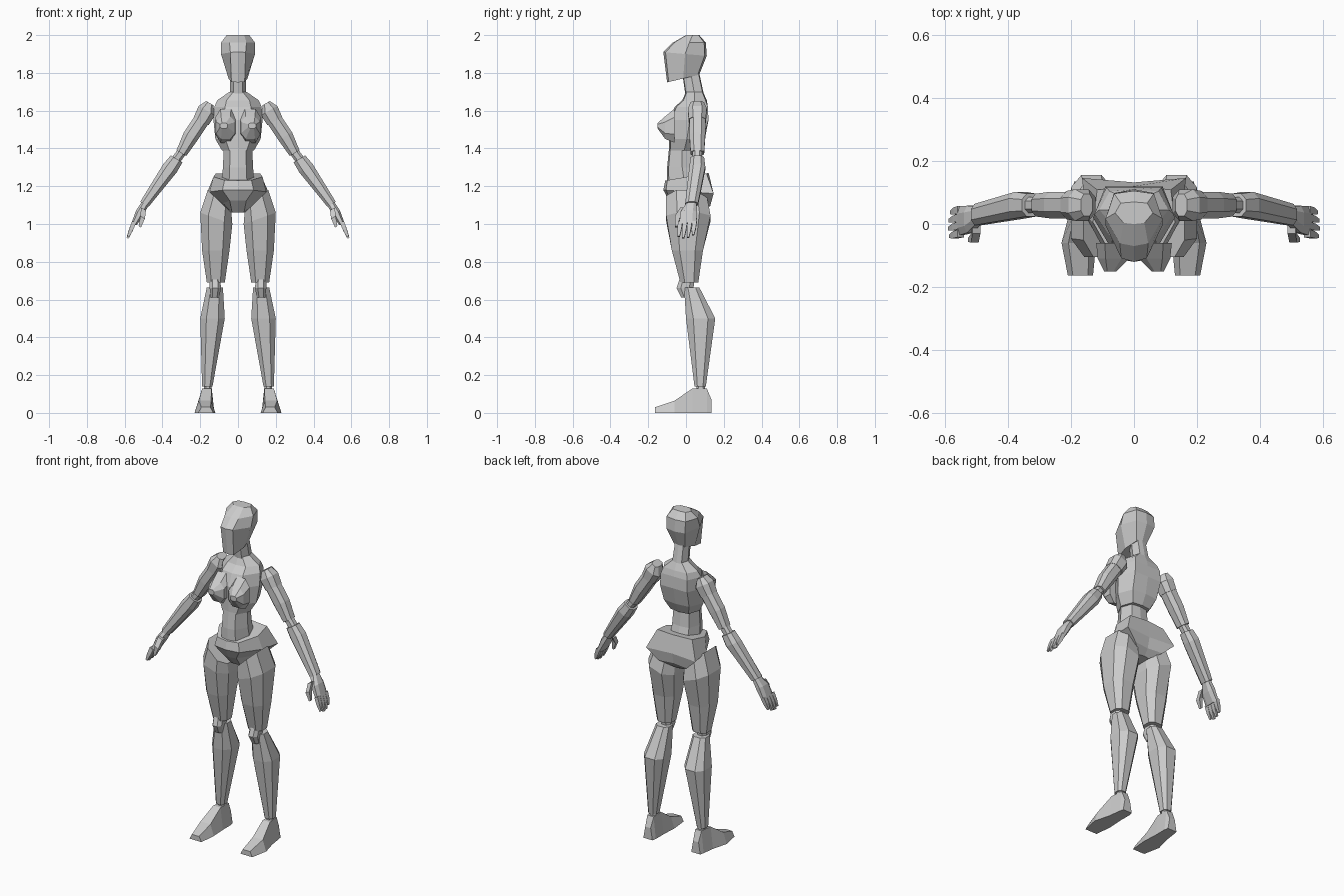
import bpy, bmesh
from mathutils import Vector

default_cube = bpy.data.objects.get("Cube")
if default_cube:
    bpy.data.objects.remove(default_cube, do_unlink=True)

grey = bpy.data.materials.new("light_grey")
grey.use_nodes = True
colour = (.6, .6, .6, 1)
grey.diffuse_color = colour
grey.node_tree.nodes["Principled BSDF"].inputs["Base Color"].default_value = colour

# Unit cross-sections
FACETED = [(-.5, -1), (.5, -1), (1, -.5), (1, .5), (.5, 1), (-.5, 1), (-1, .5), (-1, -.5)]
SQUARE = [(-1, -1), (1, -1), (1, 1), (-1, 1)]
WEDGE = [(-1, -1), (1, -1), (.6, 1), (-.6, 1)]
ARM_ACROSS = Vector((.86, 0, .5))


def loft(name, rings):
    """Skin a list of point rings and cap both ends."""
    bm = bmesh.new()
    rows = [[bm.verts.new(point) for point in ring] for ring in rings]
    count = len(rows[0])
    for lower, upper in zip(rows, rows[1:]):
        for i in range(count):
            j = (i + 1) % count
            bm.faces.new((lower[i], lower[j], upper[j], upper[i]))
    bm.faces.new(rows[0])
    bm.faces.new(rows[-1])
    bmesh.ops.recalc_face_normals(bm, faces=bm.faces)
    mesh = bpy.data.meshes.new(name)
    bm.to_mesh(mesh)
    bm.free()
    mesh.materials.append(grey)
    bpy.context.collection.objects.link(bpy.data.objects.new(name, mesh))


def pair(name, *rings):
    """Loft a left part and its mirrored right twin."""
    for side, sign in (("left", 1), ("right", -1)):
        loft(f"{side}_{name}", [[(sign * p.x, p.y, p.z) for p in ring] for ring in rings])


def section(centre, across, deep, shape=FACETED):
    return [Vector(centre) + Vector(across) * u + Vector(deep) * v for u, v in shape]


def trunk(z, width, front, back, flat=.55, rear=.7, tilt=0, cleft=0):
    """Level section of a central part, with a flat front and rear panel."""
    shape = [(0, -1), (flat, -.9), (1, 0), (rear, .9), (0, 1 - cleft),
             (-rear, .9), (-1, 0), (-flat, -.9)]
    middle, depth = (front + back) / 2, (back - front) / 2
    return section((0, middle, z), (width, 0, 0), (0, depth, tilt), shape)


def leg(z, inner, outer, front, back, slope=0):
    """Level section of a leg part; slope lifts its outer side."""
    centre = ((inner + outer) / 2, (front + back) / 2, z)
    return section(centre, ((outer - inner) / 2, 0, slope), (0, (back - front) / 2, 0))


def arm(x, z, thick, y=.06, deep=None, shape=FACETED):
    """Section square to the slanted arm."""
    return section((x, y, z), ARM_ACROSS * thick, (0, deep or thick, 0), shape)


def upright(y, x, z, width, height, shape=FACETED):
    """Section facing the front."""
    return section((x, y, z), (width, 0, 0), (0, 0, height), shape)


# Head and neck
loft("head", [
    trunk(z=1.77, width=.05, front=-.1, back=.07, flat=.7, tilt=.02),
    trunk(z=1.9, width=.09, front=-.12, back=.11, flat=.45, tilt=-.01),
    trunk(z=1.96, width=.09, front=-.07, back=.105, flat=.5),
    trunk(z=2, width=.06, front=0, back=.07)])
loft("neck", [
    trunk(z=1.66, width=.045, front=0, back=.1),
    trunk(z=1.8, width=.04, front=-.02, back=.07)])

# Trunk
loft("chest", [
    trunk(z=1.39, width=.085, front=-.09, back=.07),
    trunk(z=1.45, width=.12, front=-.09, back=.1),
    trunk(z=1.55, width=.13, front=-.09, back=.13, cleft=.1),
    trunk(z=1.62, width=.125, front=-.06, back=.125, cleft=.1),
    trunk(z=1.655, width=.11, front=-.02, back=.11),
    trunk(z=1.7, width=.045, front=0, back=.09)])
loft("abdomen", [
    trunk(z=1.23, width=.085, front=-.1, back=.08),
    trunk(z=1.3, width=.08, front=-.1, back=.06),
    trunk(z=1.4, width=.075, front=-.09, back=.05)])
loft("pelvis", [
    trunk(z=1.06, width=.035, front=-.03, back=.09, flat=.9, rear=1),
    trunk(z=1.11, width=.08, front=-.09, back=.14, rear=1.2, tilt=-.015, cleft=.2),
    trunk(z=1.17, width=.15, front=-.12, back=.16, rear=1.1, tilt=-.01, cleft=.2),
    trunk(z=1.25, width=.13, front=-.11, back=.12, rear=.9, tilt=.02)])

# Bust
pair("bust",
     upright(y=-.06, x=.065, z=1.52, width=.055, height=.09),
     upright(y=-.11, x=.065, z=1.51, width=.05, height=.06),
     upright(y=-.15, x=.075, z=1.52, width=.02, height=.015))

# Legs
pair("thigh",
     leg(z=1.12, inner=.035, outer=.16, front=-.105, back=.11, slope=.06),
     leg(z=1.03, inner=.03, outer=.2, front=-.105, back=.13, slope=.03),
     leg(z=.86, inner=.045, outer=.19, front=-.075, back=.09),
     leg(z=.69, inner=.07, outer=.165, front=-.03, back=.065))
pair("knee",
     leg(z=.61, inner=.1, outer=.145, front=-.025, back=.04),
     leg(z=.66, inner=.09, outer=.15, front=-.05, back=.04),
     leg(z=.72, inner=.095, outer=.15, front=-.03, back=.045))
pair("shin",
     leg(z=.665, inner=.08, outer=.165, front=-.01, back=.07),
     leg(z=.5, inner=.07, outer=.2, front=0, back=.155),
     leg(z=.14, inner=.135, outer=.19, front=.045, back=.105))
pair("ankle", *[leg(z, inner=.14, outer=.18, front=.055, back=.1) for z in (.11, .16)])


def foot(y, x, width, height):
    return upright(y, x, height / 2, width, height / 2, WEDGE)


# Feet, toe to heel
pair("foot",
     foot(y=-.163, x=.17, width=.04, height=.03),
     foot(y=-.06, x=.175, width=.055, height=.065),
     foot(y=.035, x=.165, width=.04, height=.13),
     foot(y=.11, x=.16, width=.035, height=.13),
     foot(y=.135, x=.16, width=.03, height=.07))

# Arms
pair("shoulder",
     arm(x=.15, z=1.64, thick=.022, deep=.035),
     arm(x=.165, z=1.6, thick=.05),
     arm(x=.195, z=1.545, thick=.045))
pair("upper_arm",
     arm(x=.19, z=1.555, thick=.042),
     arm(x=.25, z=1.465, thick=.042),
     arm(x=.3, z=1.375, thick=.03, deep=.036))
pair("elbow",
     arm(x=.295, z=1.385, thick=.025),
     arm(x=.335, z=1.33, thick=.025))
pair("forearm",
     arm(x=.325, z=1.345, thick=.036),
     arm(x=.36, z=1.295, thick=.042),
     arm(x=.495, z=1.105, thick=.026, y=.03, deep=.034))

# Hands
pair("palm",
     arm(x=.49, z=1.11, thick=.02, y=.03, deep=.026),
     arm(x=.52, z=1.06, thick=.023, y=.015, deep=.043),
     arm(x=.55, z=1, thick=.015, y=.01, deep=.046))
knuckle, tip = Vector((.55, 0, 1.01)), Vector((.585, -.01, .925))
reaches = {"little": .8, "ring": .95, "middle": 1, "index": .9}
for i, (finger, reach) in enumerate(reaches.items()):
    rings = []
    for along, thick in ((0, .012), (reach / 2, .011), (reach, .006)):
        spot = knuckle.lerp(tip, along)
        rings.append(arm(spot.x, spot.z, thick, spot.y + .045 - i * .025, shape=SQUARE))
    pair(finger + "_finger", *rings)
pair("thumb",
     arm(x=.5, z=1.08, thick=.015, y=-.015, shape=SQUARE),
     arm(x=.505, z=1.035, thick=.014, y=-.045, shape=SQUARE),
     arm(x=.52, z=.985, thick=.007, y=-.05, shape=SQUARE))
